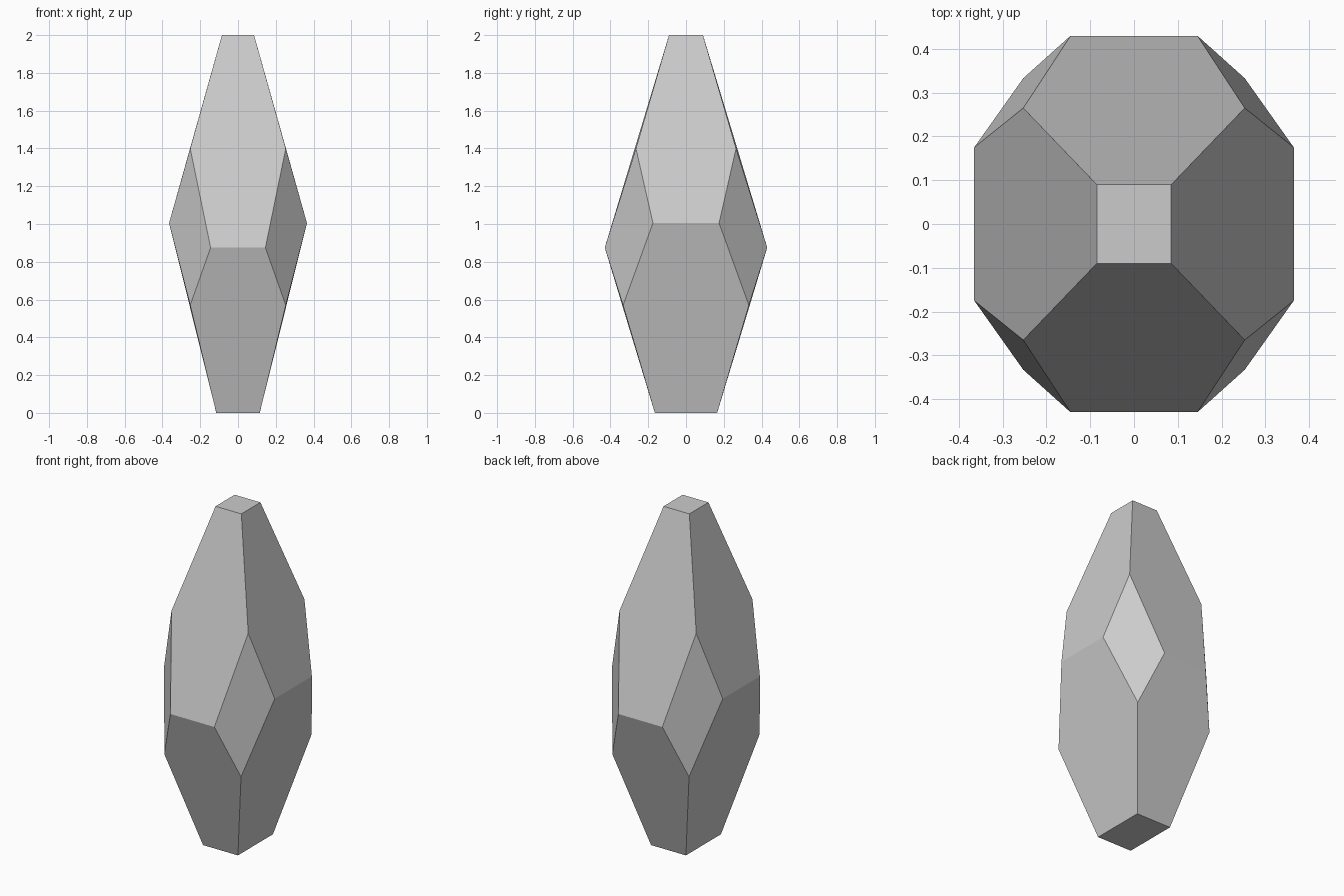
import bpy, bmesh

if "Cube" in bpy.data.objects:
    bpy.data.objects.remove(bpy.data.objects["Cube"])

# One quadrant of the crystal; the rest is mirrored in x and y
POINTS = {
    "top": (0.085, 0.09, 2.0),
    "upper": (0.253, 0.265, 1.4),
    "side": (0.365, 0.175, 1.005),
    "front": (0.145, 0.43, 0.875),
    "lower": (0.253, 0.333, 0.57),
    "base": (0.115, 0.165, 0.0),
}
SIGNS = (1, -1)

bm = bmesh.new()
v = {(n, sx, sy): bm.verts.new((x * sx, y * sy, z))
     for n, (x, y, z) in POINTS.items() for sx in SIGNS for sy in SIGNS}


def facet(keys):
    bm.faces.new([v[k] for k in keys])


# Flat tip and base
for n in ("top", "base"):
    facet([(n, 1, 1), (n, -1, 1), (n, -1, -1), (n, 1, -1)])

# Six-sided facets above and below each waist edge
for s in SIGNS:
    for end, mid in (("top", "upper"), ("base", "lower")):
        facet([(n, 1, s) for n in (end, mid, "front")] +
              [(n, -1, s) for n in ("front", mid, end)])
        facet([(n, s, 1) for n in (end, mid, "side")] +
              [(n, s, -1) for n in ("side", mid, end)])

# Diamond corner facets
for sx in SIGNS:
    for sy in SIGNS:
        facet([(n, sx, sy) for n in ("upper", "side", "lower", "front")])

bmesh.ops.recalc_face_normals(bm, faces=bm.faces)
mesh = bpy.data.meshes.new("crystal")
bm.to_mesh(mesh)
bm.free()
bpy.context.collection.objects.link(bpy.data.objects.new("crystal", mesh))
